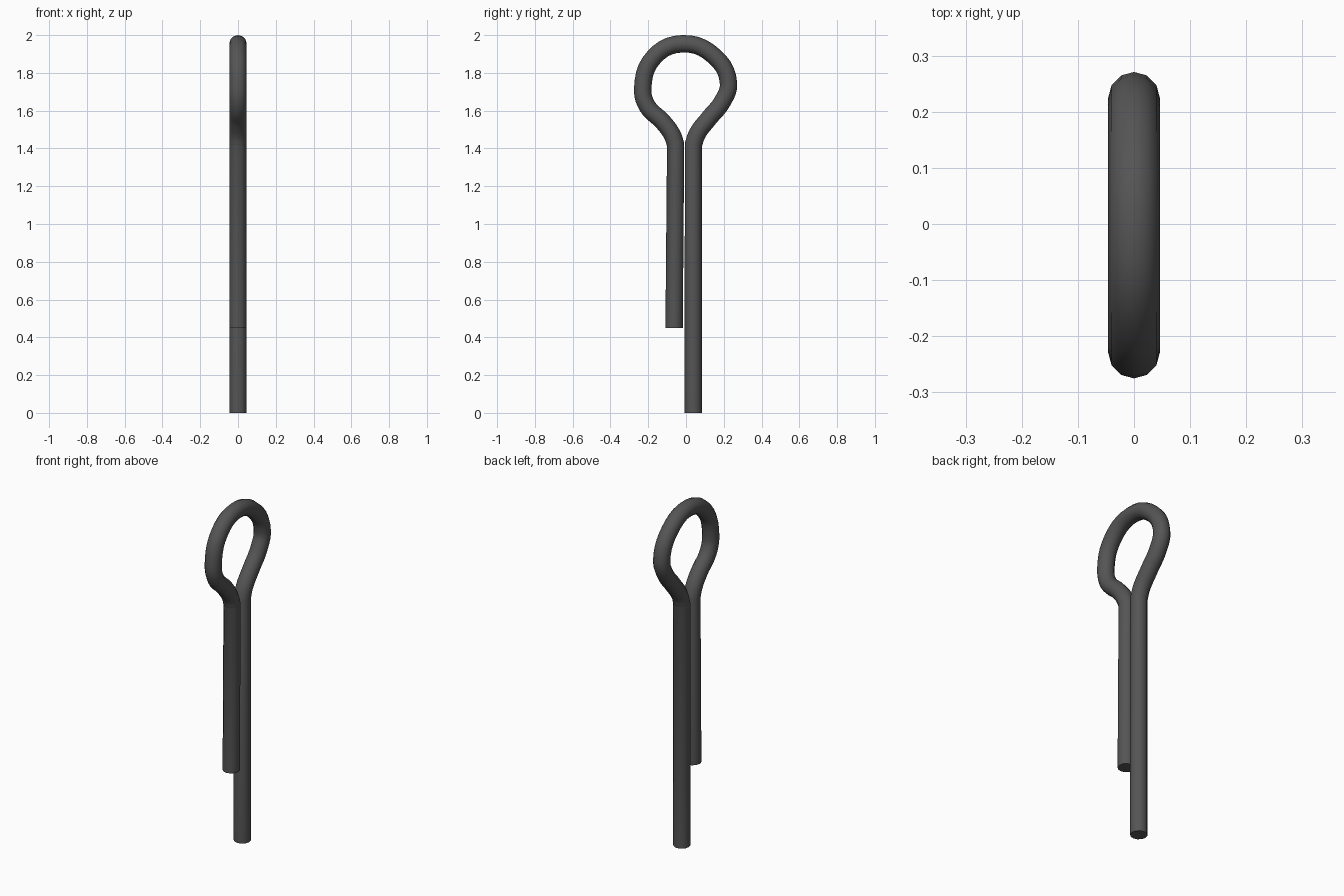
import bpy
import math

if "Cube" in bpy.data.objects:
    bpy.data.objects.remove(bpy.data.objects["Cube"])

RADIUS = 0.046

# Wire centreline in the YZ plane: long leg, eye, short leg
long_leg = [(0.039, 0.0), (0.039, 1.42)]
eye = [(0.06, 1.478), (0.122, 1.56), (0.192, 1.647), (0.225, 1.745),
       (0.150, 1.888), (-0.02, 1.954), (-0.170, 1.883), (-0.229, 1.72),
       (-0.206, 1.625), (-0.122, 1.54), (-0.072, 1.47)]
short_leg = [(-0.055, 1.42), (-0.063, 0.45)]
path = long_leg + eye + short_leg

curve = bpy.data.curves.new("cotter_pin", 'CURVE')
curve.dimensions = '3D'
curve.resolution_u = 5
curve.bevel_depth = RADIUS
curve.bevel_resolution = 4
curve.use_fill_caps = True
spline = curve.splines.new('BEZIER')
spline.bezier_points.add(len(path) - 1)
for i, (point, (y, z)) in enumerate(zip(spline.bezier_points, path)):
    point.co = (0, y, z)
    straight = i < 2 or i >= len(path) - 2
    point.handle_left_type = point.handle_right_type = 'VECTOR' if straight else 'AUTO'

pin = bpy.data.objects.new("cotter_pin", curve)
bpy.context.collection.objects.link(pin)

# Turn the wire into a mesh with smooth sides and crisp cut ends
bpy.context.view_layer.objects.active = pin
pin.select_set(True)
bpy.ops.object.convert(target='MESH')
pin = bpy.context.object

# Weld the end caps to the tube
weld = pin.modifiers.new("weld", 'WELD')
weld.merge_threshold = 0.0005
bpy.ops.object.modifier_apply(modifier="weld")
bpy.ops.object.shade_smooth_by_angle(angle=math.radians(40))

# Dark steel
steel = bpy.data.materials.new("dark_steel")
steel.diffuse_color = (0.09, 0.09, 0.09, 1)
steel.use_nodes = True
steel.node_tree.nodes["Principled BSDF"].inputs["Base Color"].default_value = steel.diffuse_color
pin.data.materials.clear()
pin.data.materials.append(steel)
